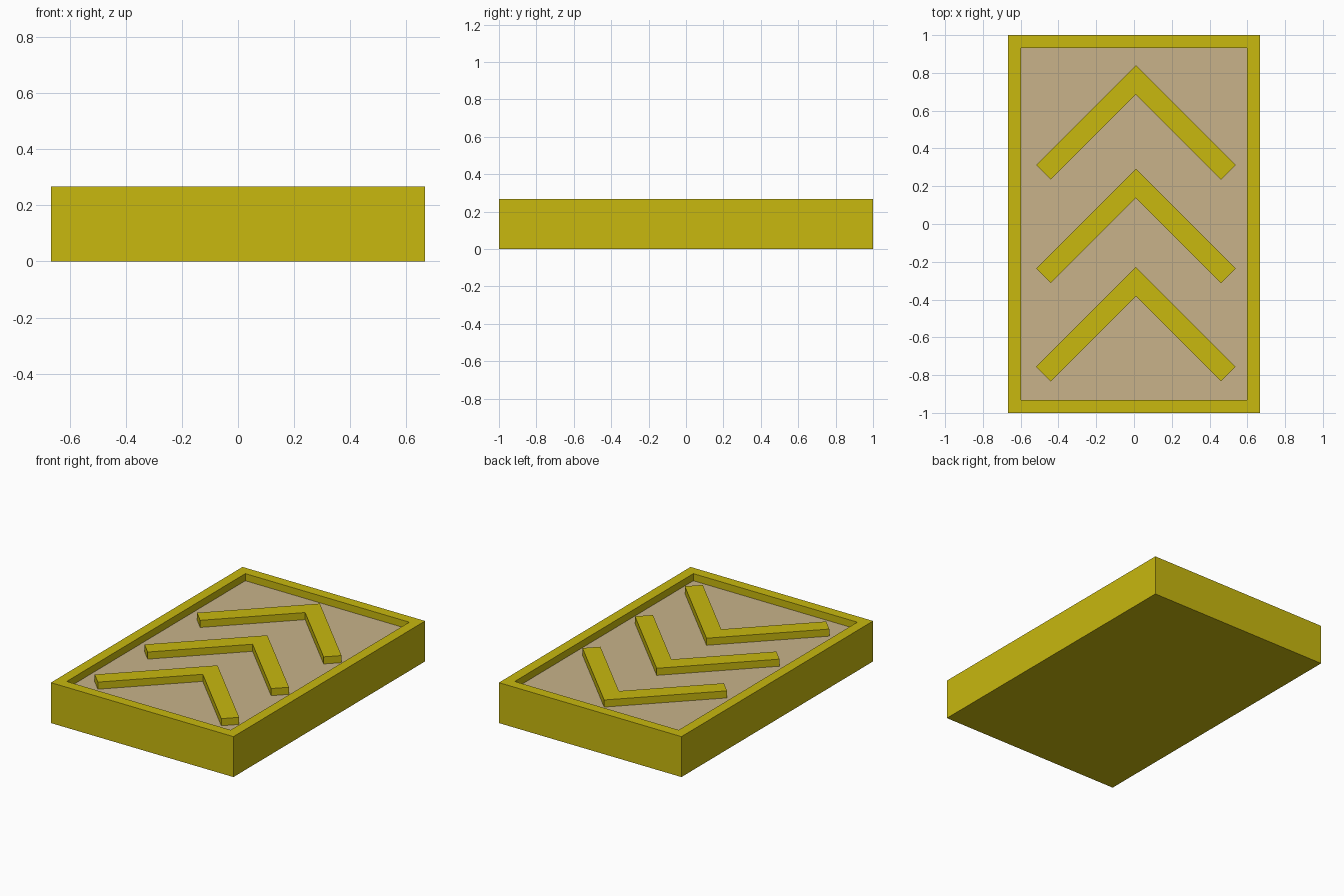
import bpy, bmesh

if "Cube" in bpy.data.objects:
    bpy.data.objects.remove(bpy.data.objects["Cube"])

HALF_X, HALF_Y, HEIGHT = 0.667, 1.0, 0.267
RIM, DEPTH = 0.096, 0.047


def material(name, color):
    m = bpy.data.materials.new(name)
    m.diffuse_color = (*color, 1)
    m.use_nodes = True
    m.node_tree.nodes["Principled BSDF"].inputs["Base Color"].default_value = m.diffuse_color
    return m


yellow = material("yellow", (0.580, 0.480, 0.0045))
tan = material("tan", (0.578, 0.450, 0.255))


def finish(bm, name, mats):
    bmesh.ops.recalc_face_normals(bm, faces=bm.faces)
    me = bpy.data.meshes.new(name)
    bm.to_mesh(me)
    bm.free()
    for m in mats:
        me.materials.append(m)
    ob = bpy.data.objects.new(name, me)
    bpy.context.collection.objects.link(ob)
    return ob


def extrude_up(bm, points, z, height):
    face = bm.faces.new([bm.verts.new((x, y, z)) for x, y in points])
    ret = bmesh.ops.extrude_face_region(bm, geom=[face])
    verts = [g for g in ret["geom"] if isinstance(g, bmesh.types.BMVert)]
    bmesh.ops.translate(bm, verts=verts, vec=(0, 0, height))


# Tray: a block whose top is inset and sunk, with a tan floor
bm = bmesh.new()
extrude_up(bm, [(-HALF_X, -HALF_Y), (HALF_X, -HALF_Y),
                (HALF_X, HALF_Y), (-HALF_X, HALF_Y)], 0, HEIGHT)
bmesh.ops.recalc_face_normals(bm, faces=bm.faces)
floor = next(f for f in bm.faces if f.normal.z > 0.9)
bmesh.ops.inset_region(bm, faces=[floor], thickness=RIM)
ret = bmesh.ops.extrude_face_region(bm, geom=[floor])
bmesh.ops.delete(bm, geom=[floor], context="FACES_ONLY")
floor = next(g for g in ret["geom"] if isinstance(g, bmesh.types.BMFace))
bmesh.ops.translate(bm, verts=floor.verts, vec=(0, 0, -DEPTH))
floor.material_index = 1
finish(bm, "tray", [yellow, tan])

# Raised chevrons, flush with the rim, all pointing to the back
half = [(0, 0), (0.528, -0.528), (0.451, -0.605), (0, -0.154)]
profile = half + [(-x, y) for x, y in half[2:0:-1]]
for i, tip_y in enumerate((0.84, 0.292, -0.228)):
    bm = bmesh.new()
    extrude_up(bm, [(x + 0.01, y + tip_y) for x, y in profile],
               HEIGHT - DEPTH, DEPTH)
    finish(bm, f"chevron_{i + 1}", [yellow])
